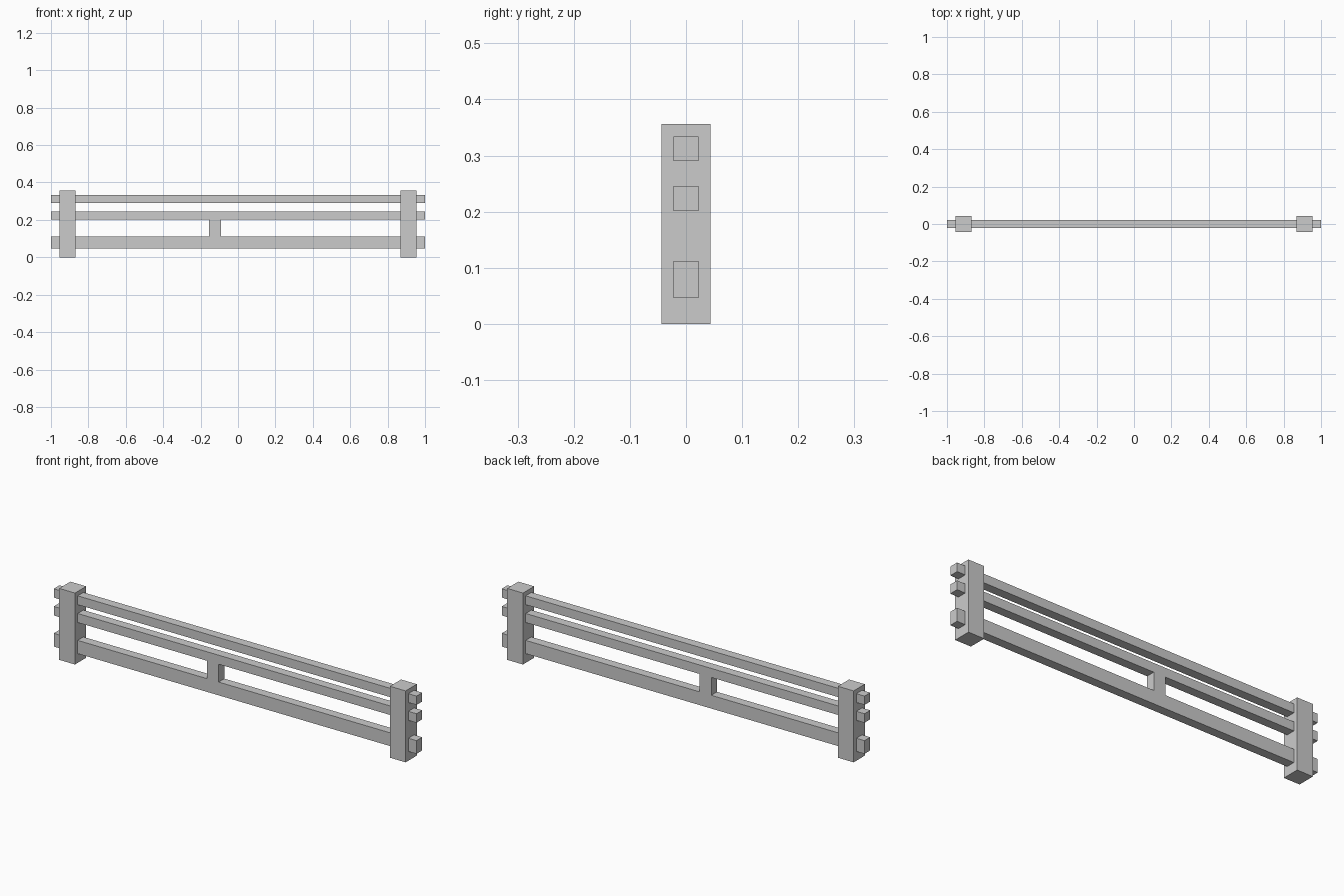
import bpy

if "Cube" in bpy.data.objects:
    bpy.data.objects.remove(bpy.data.objects["Cube"])


def box(name, x, y, z):
    """Axis-aligned box from (min, max) ranges."""
    bpy.ops.mesh.primitive_cube_add(size=1, location=[sum(r) / 2 for r in (x, y, z)])
    ob = bpy.context.object
    ob.name = name
    ob.scale = [r[1] - r[0] for r in (x, y, z)]
    bpy.ops.object.transform_apply(location=False, rotation=False, scale=True)
    return ob


POST_Y = (-0.044, 0.044)
RAIL_Y = (-0.0225, 0.0225)

# End posts
box("left_post", (-0.955, -0.868), POST_Y, (0, 0.356))
box("right_post", (0.868, 0.955), POST_Y, (0, 0.356))

# Rails running through the posts
for name, z in (("bottom_rail", (0.046, 0.112)),
                ("middle_rail", (0.201, 0.246)),
                ("top_rail", (0.290, 0.334))):
    box(name, (-1, 1), RAIL_Y, z)

# Short off-centre strut between bottom and middle rails
box("strut", (-0.155, -0.091), RAIL_Y, (0.112, 0.201))
